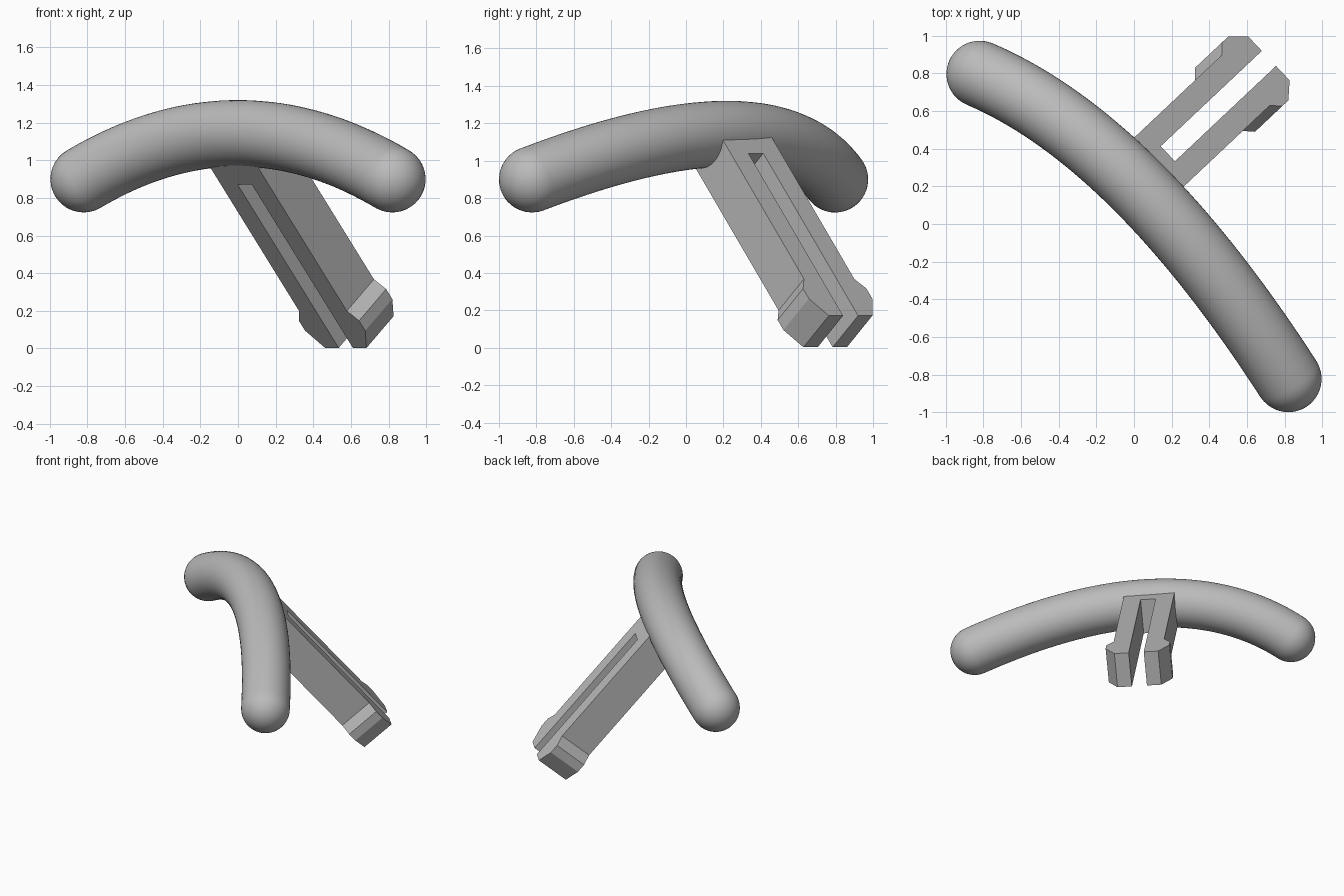
import bpy, bmesh, math
from mathutils import Vector

cube = bpy.data.objects.get("Cube")
if cube:
    bpy.data.objects.remove(cube, do_unlink=True)

grey = bpy.data.materials.new("plain grey")
grey.use_nodes = True
grey.diffuse_color = (0.5, 0.5, 0.5, 1)
grey.node_tree.nodes["Principled BSDF"].inputs["Base Color"].default_value = (0.5, 0.5, 0.5, 1)


def finish(name, bm):
    bmesh.ops.recalc_face_normals(bm, faces=bm.faces)
    mesh = bpy.data.meshes.new(name)
    bm.to_mesh(mesh)
    bm.free()
    mesh.materials.append(grey)
    obj = bpy.data.objects.new(name, mesh)
    bpy.context.collection.objects.link(obj)
    return obj


# Curved handle: a round section swept along a bow, with domed ends
RADIUS, SIDES, STEPS, CAP = 0.177, 48, 40, 10


def bow(t):
    rise = 1 - t * t
    return Vector((0.82 * t, -0.81 * t - 0.013 + 0.23 * rise, 0.9 + 0.243 * rise))


def bow_tangent(t):
    return Vector((0.82, -0.81 - 0.46 * t, -0.486 * t)).normalized()


stations = []
for i in range(1, CAP):
    a = math.pi / 2 * i / CAP
    stations.append((bow(-1) - bow_tangent(-1) * RADIUS * math.cos(a), -1, RADIUS * math.sin(a)))
for i in range(STEPS + 1):
    t = 2 * i / STEPS - 1
    stations.append((bow(t), t, RADIUS))
for i in range(CAP - 1, 0, -1):
    a = math.pi / 2 * i / CAP
    stations.append((bow(1) + bow_tangent(1) * RADIUS * math.cos(a), 1, RADIUS * math.sin(a)))

bm = bmesh.new()
rings = []
for centre, t, r in stations:
    tangent = bow_tangent(t)
    side = tangent.cross(Vector((0, 0, 1))).normalized()
    up = side.cross(tangent)
    angles = [2 * math.pi * k / SIDES for k in range(SIDES)]
    rings.append([bm.verts.new(centre + r * (side * math.cos(a) + up * math.sin(a))) for a in angles])
for low, high in zip(rings, rings[1:]):
    for k in range(SIDES):
        n = (k + 1) % SIDES
        bm.faces.new((low[k], low[n], high[n], high[k]))
for ring, end in ((rings[0], -1), (rings[-1], 1)):
    pole = bm.verts.new(bow(end) + bow_tangent(end) * RADIUS * end)
    for k in range(SIDES):
        bm.faces.new((ring[k], ring[(k + 1) % SIDES], pole))
handle = finish("curved_handle", bm)
for face in handle.data.polygons:
    face.use_smooth = True

# Forked clip: half outline as (sideways, distance back from the tip), mirrored
TIP = Vector((0.645, 0.812, 0.087))
along = Vector((0.472, 0.445, -0.763)).normalized()
across = Vector((along.y, -along.x, 0)).normalized()
depth = along.cross(across).normalized() * 0.13
half = [(0.055, 1.14), (0.055, 0), (0.16, 0), (0.233, 0.12),
        (0.233, 0.19), (0.185, 0.258), (0.185, 1.35)]
outline = half + [(-w, s) for w, s in reversed(half)]

bm = bmesh.new()
base = bm.faces.new([bm.verts.new(TIP + across * w - along * s - depth) for w, s in outline])
grown = bmesh.ops.extrude_face_region(bm, geom=[base], use_keep_orig=True)
moved = [g for g in grown["geom"] if isinstance(g, bmesh.types.BMVert)]
bmesh.ops.translate(bm, verts=moved, vec=depth * 2)
finish("forked_clip", bm)
